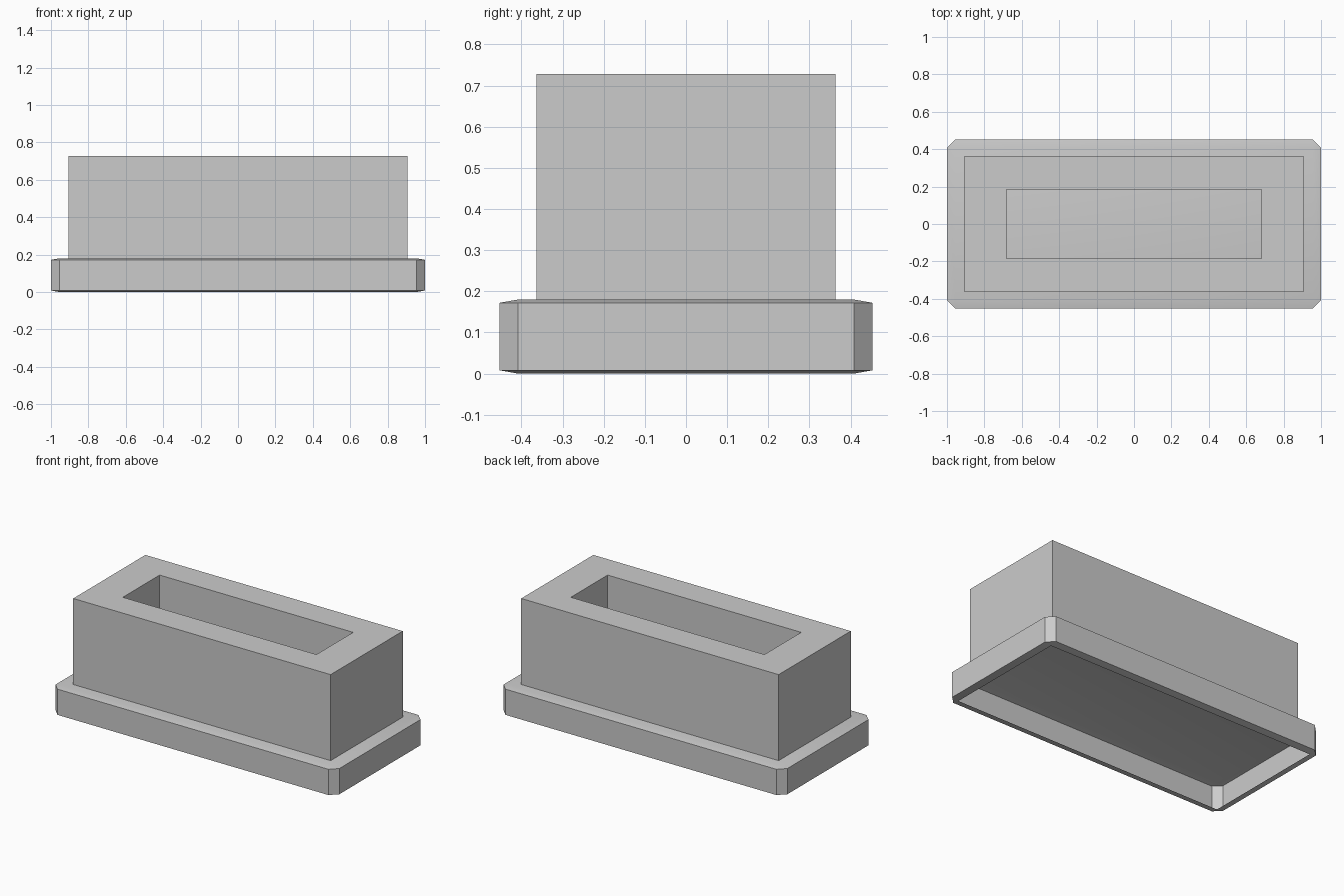
import bpy, bmesh, math

if "Cube" in bpy.data.objects:
    bpy.data.objects.remove(bpy.data.objects["Cube"], do_unlink=True)

grey = bpy.data.materials.new("light grey")
grey.use_nodes = True
colour = (0.6, 0.6, 0.6, 1)
grey.diffuse_color = colour
grey.node_tree.nodes["Principled BSDF"].inputs["Base Color"].default_value = colour


def make_object(name, bm):
    mesh = bpy.data.meshes.new(name)
    bm.to_mesh(mesh)
    bm.free()
    obj = bpy.data.objects.new(name, mesh)
    bpy.context.collection.objects.link(obj)
    mesh.materials.append(grey)
    return obj


def cube(half_x, half_y, bottom, top):
    bm = bmesh.new()
    bmesh.ops.create_cube(bm, size=2)
    for v in bm.verts:
        v.co.x *= half_x
        v.co.y *= half_y
        v.co.z = top if v.co.z > 0 else bottom
    return bm


def delete_facing(bm, direction):
    bm.normal_update()
    faces = [f for f in bm.faces if f.normal.z * direction > 0.99]
    bmesh.ops.delete(bm, geom=faces, context='FACES')


# Base: thin shell, open underneath, with chamfered corners and shallow rims
height, chamfer, rim = 0.18, 0.045, 0.008
bm = cube(1.0, 0.453, 0, height)
bmesh.ops.bevel(bm, geom=bm.edges[:], offset=chamfer, segments=1,
                affect='EDGES', profile=0.5)
delete_facing(bm, -1)
for v in bm.verts:
    if abs(v.co.z - chamfer) < 0.001:
        v.co.z = rim
    elif abs(v.co.z - (height - chamfer)) < 0.001:
        v.co.z = height - rim
base = make_object("base", bm)

# Upper block: rectangular tube whose hollow ends on the base
block_x, block_y, hole_x, hole_y, block_top = 0.907, 0.363, 0.682, 0.185, 0.728
bm = cube(block_x, block_y, height, block_top)
delete_facing(bm, -1)
top_face = max(bm.faces, key=lambda f: f.calc_center_median().z)
bmesh.ops.inset_individual(bm, faces=[top_face], thickness=0.1)
for v in top_face.verts:
    v.co.x = math.copysign(hole_x, v.co.x)
    v.co.y = math.copysign(hole_y, v.co.y)
extruded = bmesh.ops.extrude_discrete_faces(bm, faces=[top_face])["faces"][0]
rim_verts = [v for v in bm.verts if v.co.z > block_top - 0.001]
for v in extruded.verts:
    v.co.z = height
# Join the lowered floor to the rim with walls, then open the floor
bmesh.ops.delete(bm, geom=[extruded], context='FACES_ONLY')
loops = [e for e in bm.edges if e.is_boundary
         and all(abs(abs(v.co.x) - hole_x) < 0.001 for v in e.verts)]
bmesh.ops.bridge_loops(bm, edges=loops)
bmesh.ops.recalc_face_normals(bm, faces=bm.faces[:])
block = make_object("upper_block", bm)

# Soft shading across the shallow rims, sharp edges elsewhere
for obj in (base, block):
    bpy.ops.object.select_all(action='DESELECT')
    obj.select_set(True)
    bpy.context.view_layer.objects.active = obj
    bpy.ops.object.shade_smooth_by_angle(angle=math.radians(30))
